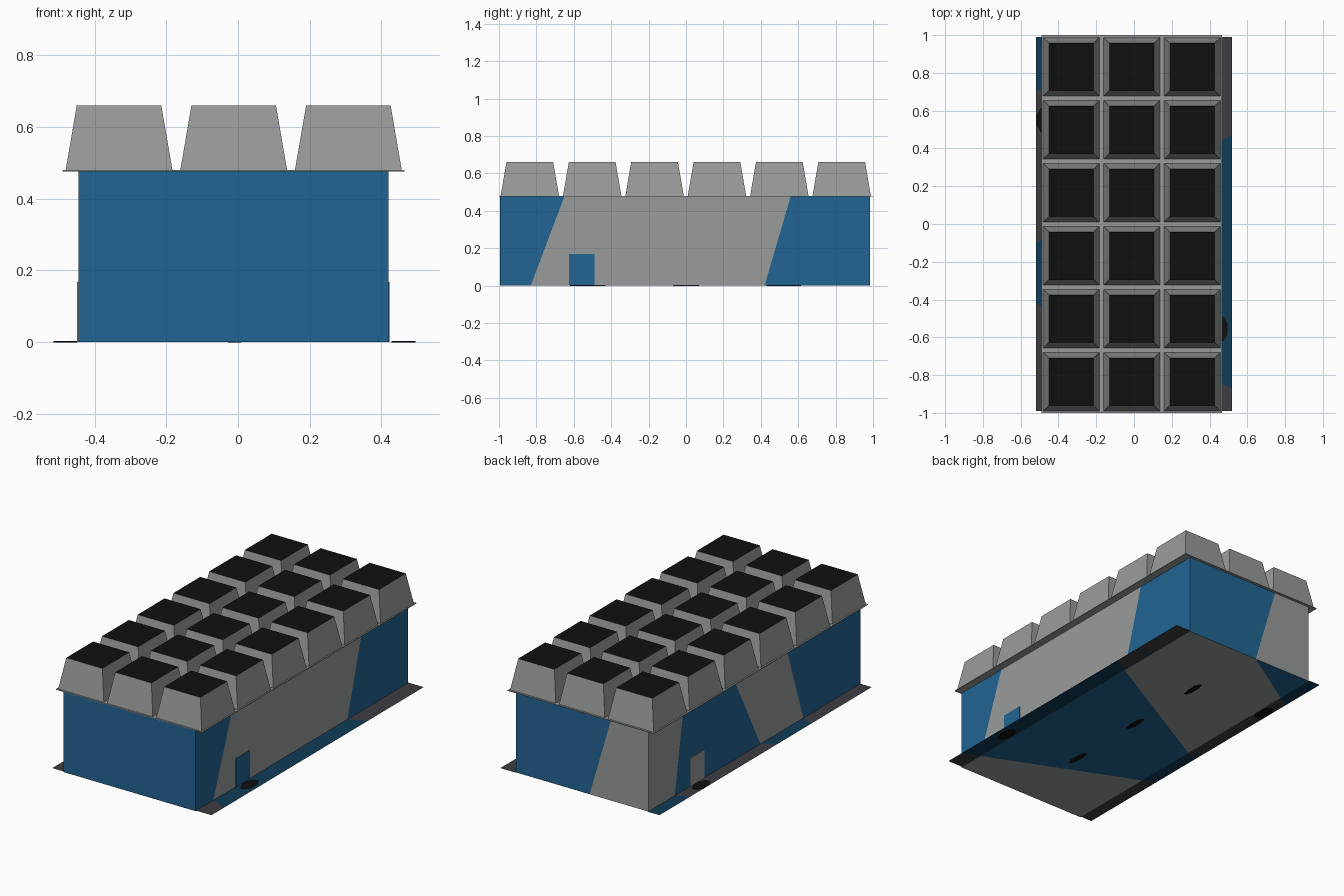
import bpy, bmesh, math

if "Cube" in bpy.data.objects:
    bpy.data.objects.remove(bpy.data.objects["Cube"])


def mat(name, c):
    m = bpy.data.materials.new(name)
    m.diffuse_color = (*c, 1)
    m.use_nodes = True
    m.node_tree.nodes["Principled BSDF"].inputs["Base Color"].default_value = m.diffuse_color
    return m


MATS = [mat("grey", (0.32, 0.33, 0.33)),
        mat("blue", (0.016, 0.130, 0.295)),
        mat("dark_grey", (0.048, 0.048, 0.055)),
        mat("dark_blue", (0.005, 0.045, 0.095)),
        mat("black", (0.005, 0.005, 0.005))]
GREY, BLUE, DGREY, DBLUE, BLACK = range(5)


def build(name, polys, solid=True):
    """polys: list of (points, material index)"""
    bm = bmesh.new()
    for pts, mi in polys:
        f = bm.faces.new([bm.verts.new(p) for p in pts])
        f.material_index = mi
    bmesh.ops.remove_doubles(bm, verts=bm.verts, dist=1e-5)
    if solid:
        bmesh.ops.recalc_face_normals(bm, faces=bm.faces)
    me = bpy.data.meshes.new(name)
    bm.to_mesh(me)
    bm.free()
    for m in MATS:
        me.materials.append(m)
    ob = bpy.data.objects.new(name, me)
    bpy.context.collection.objects.link(ob)
    return ob


def frustum(name, x0, x1, y0, y1, z0, z1, inset=0, side=GREY, top=GREY):
    a, b, c, d = x0 + inset, x1 - inset, y0 + inset, y1 - inset
    lo = [(x0, y0, z0), (x1, y0, z0), (x1, y1, z0), (x0, y1, z0)]
    hi = [(a, c, z1), (b, c, z1), (b, d, z1), (a, d, z1)]
    polys = [(lo[::-1], side), (hi, top)]
    for i in range(4):
        j = (i + 1) % 4
        polys.append(([lo[i], lo[j], hi[j], hi[i]], side))
    return build(name, polys)


XL, XR, YF, YB, H = -0.445, 0.42, -0.995, 0.985, 0.478
E = 0.52


def strip(point, lo, hi, first, a, b):
    """Row of slanted quads between matching break lists, alternating a / b."""
    out = []
    for i in range(len(lo) - 1):
        pts = [point(lo[i], 0), point(lo[i + 1], 0), point(hi[i + 1], 1), point(hi[i], 1)]
        out.append((pts, a if (i + first) % 2 == 0 else b))
    return out


# Walls with slanted colour bands
build("right_wall", strip(lambda t, k: (XR, t, k * H),
      [YF, -0.83, 0.42, YB], [YF, -0.65, 0.56, YB], 0, BLUE, GREY), False)
build("left_wall", strip(lambda t, k: (XL, t, k * H),
      [YB, 0.74, -0.06, -0.46, YF], [YB, 0.66, 0.19, -0.30, YF], 0, GREY, BLUE), False)
build("back_wall", strip(lambda t, k: (t, YB, k * H),
      [XR, -0.06, XL], [XR, -0.20, XL], 0, BLUE, GREY), False)
build("front_wall", strip(lambda t, k: (t, YF, k * H), [XL, XR], [XL, XR], 0, BLUE, GREY), False)

# Floor, banded opposite to the walls, facing down
rf, rb, lf, lb = (XR, YF, 0), (XR, YB, 0), (XL, YF, 0), (XL, YB, 0)
a0, a1 = (XR, -0.83, 0), (XL, -0.46, 0)
b0, b1 = (XR, 0.42, 0), (XL, -0.06, 0)
c0, c1 = (-0.06, YB, 0), (XL, 0.74, 0)
build("floor", [([rf, lf, a1, a0], GREY), ([a0, a1, b1, b0], BLUE),
                ([b0, b1, c1, c0, rb], GREY), ([c0, c1, lb], BLUE)], False)

# Dark ledges along both long sides
build("right_ledge", strip(lambda t, k: ((XR, E)[1 - k], t, 0.001),
      [-0.99, -0.87, 0.47, 0.99], [-0.99, -0.83, 0.42, 0.99], 0, DGREY, DBLUE), False)
build("left_ledge", strip(lambda t, k: ((-E, XL)[k], t, 0.001),
      [0.99, 0.70, -0.10, -0.42, -0.99], [0.99, 0.74, -0.06, -0.46, -0.99],
      0, DBLUE, DGREY), False)

# Doors, in the colour opposite to the wall around them
frustum("right_door", XR - 0.002, XR + 0.003, -0.625, -0.49, 0, 0.168, 0, BLUE, BLUE)
frustum("left_door", XL - 0.004, XL + 0.002, 0.47, 0.605, 0, 0.168, 0, GREY, GREY)


# Black pads beside the doors and under the floor
def pad(name, x, y, rx, ry, z0, z1):
    ring = [(x + rx * math.sin(i * math.pi / 4 + math.pi / 8),
             y + ry * math.cos(i * math.pi / 4 + math.pi / 8)) for i in range(8)]
    lo = [(p, q, z0) for p, q in ring]
    hi = [(p, q, z1) for p, q in ring]
    polys = [(lo, BLACK), (hi[::-1], BLACK)]
    polys += [([lo[i], lo[i - 1], hi[i - 1], hi[i]], BLACK) for i in range(8)]
    build(name, polys)


pad("right_door_pad", 0.462, -0.555, 0.036, 0.07, -0.001, 0.003)
pad("left_door_pad", -0.482, 0.55, 0.036, 0.07, -0.001, 0.003)
for i, y in enumerate((-0.5, 0, 0.5)):
    pad(f"floor_pad_{i + 1}", -0.01, y, 0.02, 0.075, -0.001, 0.002)

# Roof slab and grid of tapered blocks with black tops
frustum("roof_slab", -0.49, 0.465, -1.0, 1.0, 0.476, 0.48)
for i in range(3):
    for j in range(6):
        cx, cy = -0.332 + 0.32 * i, -0.835 + 0.3335 * j
        frustum(f"roof_block_{i + 1}_{j + 1}", cx - 0.149, cx + 0.149,
                cy - 0.156, cy + 0.156, 0.48, 0.66, 0.031, GREY, BLACK)
